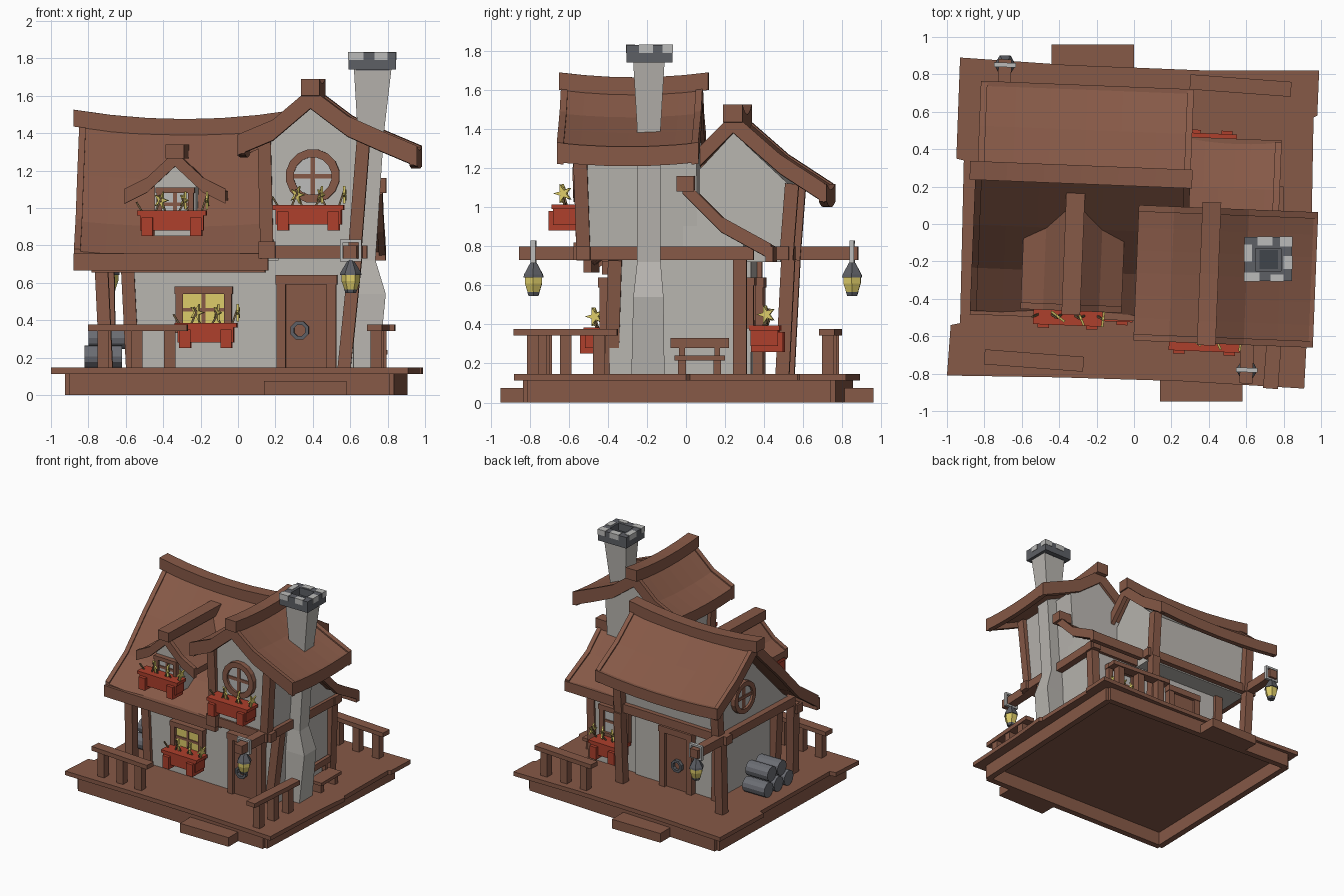
import bpy, bmesh, math
from mathutils import Vector, Matrix

if "Cube" in bpy.data.objects:
    bpy.data.objects.remove(bpy.data.objects["Cube"])


def material(name, *rgb):
    m = bpy.data.materials.new(name)
    m.use_nodes = True
    m.diffuse_color = (*rgb, 1)
    m.node_tree.nodes["Principled BSDF"].inputs["Base Color"].default_value = (*rgb, 1)
    return m


WOOD = material("brown wood", .24, .1, .063)
WALL = material("pale plaster", .48, .46, .43)
RED = material("red paint", .42, .05, .025)
YELLOW = material("warm yellow", .72, .6, .14)
STONE = material("dark stone", .11, .115, .13)
PALE = material("light stone", .5, .5, .49)
METAL = material("dark iron", .05, .06, .07)
STEM = material("dry stem", .2, .13, .06)
LOG = material("grey log", .15, .155, .175)
frame = Matrix()


def loft(name, loops, mat, ring=False):
    """Skin a row of equal cross-sections, capped or closed into a ring."""
    bm = bmesh.new()
    rows = [[bm.verts.new(frame @ Vector(p)) for p in loop] for loop in loops]
    n = len(rows[0])
    pairs = list(zip(rows, rows[1:])) + ([(rows[-1], rows[0])] if ring else [])
    for a, b in pairs:
        for i in range(n):
            j = (i + 1) % n
            bm.faces.new((a[i], a[j], b[j], b[i]))
    if not ring:
        bm.faces.new(rows[0])
        bm.faces.new(rows[-1])
    bmesh.ops.recalc_face_normals(bm, faces=bm.faces)
    me = bpy.data.meshes.new(name)
    bm.to_mesh(me)
    bm.free()
    me.materials.append(mat)
    ob = bpy.data.objects.new(name, me)
    bpy.context.collection.objects.link(ob)


def box(name, x0, x1, y0, y1, z0, z1, mat=WOOD):
    loft(name, [[(x0, y0, z), (x1, y0, z), (x1, y1, z), (x0, y1, z)] for z in (z0, z1)], mat)


def beam(name, a, b, w=.07, h=.07, mat=WOOD):
    """Square timber between two points."""
    a, b = Vector(a), Vector(b)
    d = (b - a).normalized()
    side = d.cross((0, 0, 1)) if abs(d.z) < .7 else Vector((0, 1, 0)).cross(d)
    side.normalize()
    up = side.cross(d)
    corners = [side * (w / 2 * i) + up * (h / 2 * j) for i, j in ((-1, -1), (1, -1), (1, 1), (-1, 1))]
    loft(name, [[p + c for c in corners] for p in (a, b)], mat)


def place(axis, t, u, z):
    return (t, u, z) if axis == "x" else (u, t, z)


def prism(name, axis, t0, t1, outline, mat=WALL):
    loft(name, [[place(axis, t, u, z) for u, z in outline] for t in (t0, t1)], mat)


def slab(name, axis, t0, t1, curve, thick, lift=0, sag=0, span=None):
    """Roof sheet following a curve, its ends swept up by sag."""
    lo, hi = span or (t0, t1)
    loops = []
    for i in range(7):
        t = t0 + (t1 - t0) * i / 6
        rise = lift + sag * ((2 * t - lo - hi) / (hi - lo)) ** 2
        outline = [(u, z + rise) for u, z in curve] + [(u, z + rise - thick) for u, z in reversed(curve)]
        loops.append([place(axis, t, u, z) for u, z in outline])
    loft(name, loops, WOOD)


def roof(name, axis, t0, t1, curve, sag=0, edges=(True, True), board=.1, wide=.035, span=None):
    slab(name, axis, t0, t1, curve, .05, 0, sag, span)
    for on, a, b in zip(edges, (t0, t1 - wide), (t0 + wide, t1)):
        if on:
            slab(name + "_barge", axis, a, b, curve, board, .012, sag, span or (t0, t1))


def eave(name, axis, t0, t1, u, z, h=.09, sag=0):
    slab(name + "_eave", axis, t0, t1, [(u - .02, z), (u + .02, z)], h, 0, sag)


def turned(name, center, profile, mat, sides=6, axis="z"):
    """Turned solid from (radius, height) pairs."""
    turn = {"z": Matrix(), "x": Matrix.Rotation(math.pi / 2, 4, "Y"), "y": Matrix.Rotation(math.pi / 2, 4, "X")}[axis]
    angles = [math.tau * i / sides for i in range(sides)]
    loft(name, [[Vector(center) + turn @ Vector((r * math.cos(a), r * math.sin(a), h)) for a in angles]
                for r, h in profile], mat)


def hoop(name, center, r0, r1, depth, axis, mat=WOOD, sides=16):
    loops = []
    for i in range(sides):
        a = math.tau * (i + .5) / sides
        loops.append([Vector(center) + Vector(place(axis, d, r * math.cos(a), r * math.sin(a)))
                      for r, d in ((r0, -depth), (r1, -depth), (r1, depth), (r0, depth))])
    loft(name, loops, mat, True)


def round_window(center, r, axis):
    x, y, z = center
    hoop("round_window_frame", center, r * .7, r, .03, axis)
    turned("round_window_pane", center, [(r * .75, -.012), (r * .75, .012)], PALE, 16, axis)
    beam("round_window_bar", (x, y, z - r * .75), (x, y, z + r * .75), .025, .04)
    side = Vector((0, r * .75, 0)) if axis == "x" else Vector((r * .75, 0, 0))
    beam("round_window_bar", Vector(center) - side, Vector(center) + side, .04, .025)


def framed(name, x0, x1, z0, z1, y, pane, bars=True, w=.04):
    """Window or door frame standing on a wall facing front or back."""
    box(name + "_panel", x0 + w, x1 - w, y - .012, y + .012, z0 + w * bars, z1 - w, pane)
    for a, b in ((x0, x0 + w), (x1 - w, x1)):
        box(name + "_jamb", a, b, y - .035, y + .035, z0, z1)
    box(name + "_head", x0 - .005, x1 + .005, y - .04, y + .04, z1 - w, z1)
    if bars:
        box(name + "_sill", x0, x1, y - .035, y + .035, z0, z0 + w)
        box(name + "_mullion", (x0 + x1) / 2 - .01, (x0 + x1) / 2 + .01, y - .02, y + .02, z0, z1)
        box(name + "_crossbar", x0, x1, y - .02, y + .02, (z0 + z1) / 2 - .01, (z0 + z1) / 2 + .01)


def flower_box(x0, x1, y, z, face, deep=.1):
    """Planter with brackets, stems and star flowers; face is the outward y sign."""
    out = y + face * deep
    box("planter", x0 + .015, x1 - .015, min(y, out), max(y, out), z, z + .09, RED)
    box("planter_rim", x0, x1, min(y, out) - .008, max(y, out) + .008, z + .08, z + .105, RED)
    for bx in (x0 + .055, x1 - .055):
        box("planter_bracket", bx - .03, bx + .03, min(y, out + face * .025), max(y, out + face * .025), z - .03, z + .07, RED)
    mid = y + face * deep / 2
    for i in range(6):
        sx, tilt = x0 + (x1 - x0) * (i + .5) / 6, .035 * (-1) ** (i + 1)
        beam("flower_stem", (sx, mid, z + .09), (sx + tilt, mid + face * .02, z + .15 + .02 * (i % 3)), .01, .01, STEM)
        if i % 2:
            # Stars turned mostly sideways
            turn = Matrix.Rotation(math.radians(70 - 15 * i), 3, "Z")
            c = Vector((sx + tilt, mid + face * .01, z + .16))
            radii = [.05 if k % 2 else .018 for k in range(10)]
            loft("star_flower", [[c + turn @ Vector((d, r * math.cos(k * math.pi / 5), r * math.sin(k * math.pi / 5)))
                                  for k, r in enumerate(radii)] for d in (-.006, .006)], YELLOW)


def lantern(x, y):
    hoop("lantern_strap", (x, y, .772), .06, .082, .012, "y", PALE, 4)
    box("lantern_link", x - .01, x + .01, y - .012, y + .012, .69, .73, PALE)
    turned("lantern_cap", (x, y, 0), [(.058, .64), (.055, .655), (.028, .7), (.012, .725)], STONE)
    turned("lantern_glass", (x, y, 0), [(.033, .56), (.05, .61), (.05, .645)], YELLOW)
    turned("lantern_base", (x, y, 0), [(.028, .545), (.036, .565)], STONE)


def railing(a, b, ends):
    beam("railing_top", (*a, .36), (*b, .36), .08, .035)
    for t in ends:
        p = Vector(a).lerp(Vector(b), t)
        beam("railing_post", (*p, .13), (*p, .35), .06, .06)


# Deck, base boards and steps
outline = [(-1, -.81), (-.4, -.82), (.25, -.84), (.91, -.88), (.94, -.3), (.97, 0), (.95, .02), (.96, .57),
           (.98, .58), (.99, .82), (.4, .82), (-.35, .85), (-.93, .89), (-.95, .35), (-.91, .34), (-.93, -.53), (-.98, -.54)]
loft("deck", [[(x, y, z) for x, y in outline] for z in (.112, .146)], WOOD)
base = [(-.9, -.76), (.81, -.81), (.88, .74), (-.86, .83)]
for a, b in zip(base, base[1:] + base[:1]):
    beam("base_board", (*a, .0575), (*b, .0575), .05, .115)
box("front_step", .14, .58, -.95, -.8, 0, .075)
box("back_step", -.44, 0, .8, .96, 0, .075)
railing((-.8, -.71), (-.27, -.75), (.15, .49, .82))
railing((.73, -.88), (.77, -.35), (.18, .5, .82))
railing((.3, .76), (.84, .72), (.15, .5, .85))

# Chimney with a hollow cap
chimney = ((.6, .75, -.28, -.11, .13), (.59, .79, -.27, -.115, .54), (.61, .735, -.25, -.13, .72),
           (.64, .78, -.25, -.13, 1.4), (.62, .82, -.27, -.11, 1.74))
loft("chimney", [[(a, c, z), (b, c, z), (b, d, z), (a, d, z)] for a, b, c, d, z in chimney], WALL)
box("chimney_lining", .63, .81, -.27, -.11, 1.735, 1.77, STONE)
box("chimney_hole", .67, .77, -.24, -.14, 1.765, 1.774, METAL)
for x0, x1, y0, y1 in ((.59, .845, -.305, -.25), (.59, .845, -.13, -.07), (.59, .65, -.25, -.13), (.785, .845, -.25, -.13)):
    box("chimney_cap", x0, x1, y0, y1, 1.74, 1.83, STONE)
for x0, x1, y0, y1 in ((.587, .67, -.308, -.26), (.73, .8, -.308, -.27), (.78, .848, -.12, -.067), (.8, .848, -.24, -.17),
                       (.587, .63, -.2, -.11), (.66, .74, -.115, -.067)):
    box("cap_patch", x0, x1, y0, y1, 1.79, 1.833, PALE)

# Log pile and bench
for i, (y, z) in enumerate(((-.16, .205), (-.03, .205), (.1, .205), (-.1, .305), (.03, .305))):
    turned("log", (-.72 + .02 * (i // 3), y, z), [(.06, -.1), (.06, .1)], LOG, 12, "x")
box("bench_seat", .68, .8, -.06, .2, .215, .24)
box("bench_back", .66, .69, -.08, .22, .28, .33)
for y in (-.02, .16):
    box("bench_leg", .69, .78, y - .02, y + .02, .14, .23)
    box("bench_upright", .66, .69, y - .015, y + .015, .14, .3)

# The house stands slightly turned on its deck
pivot = Matrix.Translation((.3, -.3, 0))
frame = pivot @ Matrix.Rotation(-.04, 4, "Z") @ pivot.inverted()

# Plaster walls
box("lower_main_wall", -.55, .2, -.38, .33, .13, .74, WALL)
box("lower_wing_wall", .17, .62, -.38, .31, .13, .76, WALL)
prism("upper_main_wall", "x", -.72, .22, [(-.4, .72), (.48, .72), (.52, 1.12), (.24, 1.38), (-.02, 1.1), (-.27, .84), (-.4, .75)])
prism("upper_wing_wall", "y", -.53, .07, [(.17, .75), (.64, .75), (.68, 1.36), (.4, 1.56), (.14, 1.36)])
prism("lean_to_wall", "x", .2, .65, [(0, .75), (.31, .75), (.31, .83), (.2, .89), (0, 1.08)])
prism("dormer_wall", "y", -.45, .05, [(-.44, .85), (-.22, .85), (-.22, 1.14), (-.33, 1.25), (-.44, 1.14)])

# Posts and floor beams
for x, y, tx, ty in ((.57, -.37, .63, -.35), (.61, .29, .63, .29), (-.56, -.37, -.59, -.37), (-.56, .32, -.57, .32),
                     (-.7, -.41, -.73, -.38), (-.72, .48, -.73, .51), (.2, .49, .2, .52)):
    beam("lower_post", (x, y, .13), (tx, ty, .73))
for x, y, tx, ty, top in ((.165, -.51, .15, -.53, 1.36), (.63, -.51, .68, -.53, 1.36),
                          (-.71, .51, -.71, .54, 1.12), (.2, .51, .2, .54, 1.12)):
    beam("upper_post", (x, y, .73), (tx, ty, top))
for a, b in (((-.735, -.36), (-.735, .84)), ((-.8, .49), (.26, .49)), ((.12, -.51), (.7, -.51)), ((.64, -.56), (.64, .36)),
             ((.62, -.84), (.62, -.4)), ((.2, .3), (.68, .3))):
    beam("floor_beam", (*a, .765), (*b, .765))
beam("front_sill_beam", (-.78, -.4, .69), (.15, -.4, .69))
box("beam_end", .12, .21, -.58, -.48, .73, .82)
box("lean_to_top_beam", .28, .78, -.03, .06, 1.08, 1.16)

# Main roof
back_curve = [(.24, 1.44), (.48, 1.23), (.71, 1.08)]
front_curve = [(-.51, .74), (-.28, .9), (-.05, 1.15), (.24, 1.44)]
width = (-.87, .28)
roof("main_roof_back", "x", -.86, .28, back_curve, .03, span=width)
roof("main_roof_front", "x", -.87, .16, front_curve, .03, (True, False), span=width)
roof("main_roof_shoulder", "x", .16, .28, front_curve[2:], .03, (False, True), span=width)
slab("main_ridge", "x", -.9, .29, [(.19, 1.475), (.29, 1.475)], .09, 0, .05)
eave("main_front", "x", -.87, .17, -.51, .755)
eave("main_back", "x", -.86, .28, .7, 1.09, .09, .03)

# Wing, dormer and lean-to roofs
roof("wing_roof", "y", -.635, .09, [(.01, 1.36), (.2, 1.44), (.4, 1.61), (.6, 1.46), (.78, 1.38), (.97, 1.3)], .02, board=.11)
slab("wing_ridge", "y", -.645, .12, [(.35, 1.665), (.45, 1.665)], .09, 0, .025)
eave("wing_left", "y", -.635, .09, .03, 1.36, .09, .02)
eave("wing_right", "y", -.635, .09, .95, 1.31, .1, .02)
roof("dormer_roof", "y", -.49, .1, [(-.6, 1.09), (-.48, 1.15), (-.33, 1.29), (-.18, 1.15), (-.06, 1.09)], 0, (True, False), .08)
slab("dormer_ridge", "y", -.51, .15, [(-.38, 1.34), (-.28, 1.34)], .075)
roof("lean_to_roof", "x", .27, .76, [(0, 1.13), (.2, .93), (.455, .79)], .01, (False, True), .08)
eave("lean_to", "x", .27, .76, .445, .8, .08)

# Windows, doors and planters
round_window((.41, -.54, 1.17), .145, "y")
round_window((-.73, .24, 1.01), .13, "x")
framed("front_window", -.33, -.03, .33, .58, -.39, YELLOW)
framed("back_window", .25, .52, .38, .64, .32, PALE)
framed("dormer_window", -.43, -.23, .93, 1.11, -.45, PALE, True, .03)
framed("front_door", .21, .53, .14, .64, -.4, WOOD, False, .05)
framed("back_door", -.36, -.06, .14, .64, .345, WOOD, False, .05)
for x, y in ((.335, -.425), (-.22, .37)):
    hoop("door_knocker", (x, y, .345), .032, .052, .014, "y", STONE, 8)
flower_box(.2, .58, -.55, .91, -1, .12)
flower_box(-.53, -.16, -.46, .88, -1, .1)
flower_box(-.33, 0, -.41, .28, -1, .12)
flower_box(.24, .52, .34, .29, 1, .14)

# Lanterns
lantern(.622, -.768)
lantern(-.735, .81)
